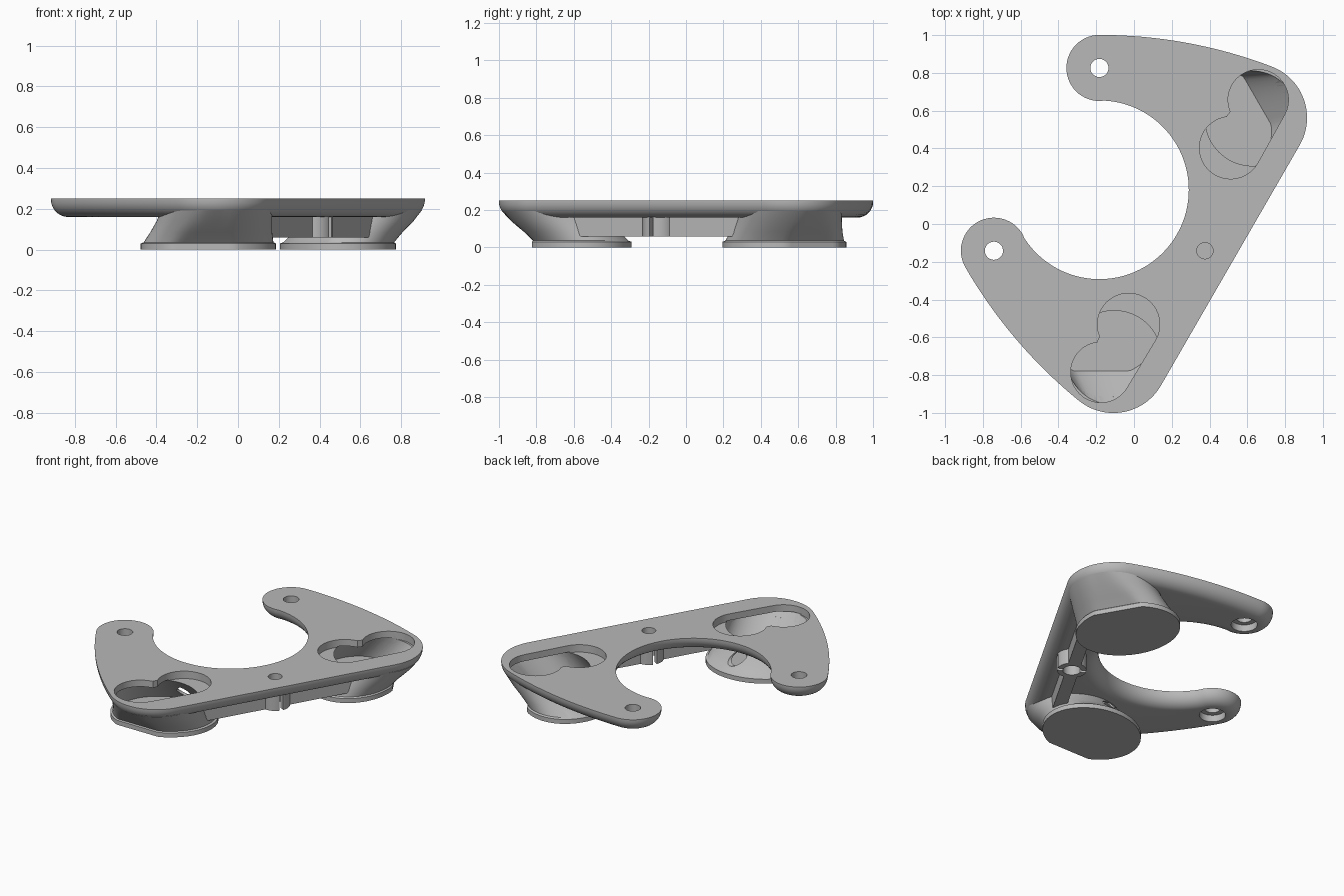
import bpy, bmesh
from math import radians, cos, sin, atan2, pi, sqrt
from mathutils import Vector

cube = bpy.data.objects.get("Cube")
if cube:
    bpy.data.objects.remove(cube, do_unlink=True)

grey = bpy.data.materials.new("satin grey")
grey.use_nodes = True
GREY = (0.48, 0.48, 0.48, 1)
grey.diffuse_color = GREY
grey.node_tree.nodes["Principled BSDF"].inputs["Base Color"].default_value = GREY

# Local frame: x runs along the long straight edge, y points into the ring opening
ORIGIN = (-0.183, 0.181, 0)
TURN = radians(60)


def arc(center, r, a0, a1, n):
    return [Vector((center[0] + r * cos(a0 + (a1 - a0) * i / n),
                    center[1] + r * sin(a0 + (a1 - a0) * i / n))) for i in range(n + 1)]


def loft(name, rings):
    """Closed solid skinned through (points, z) rings of equal length."""
    bm = bmesh.new()
    rows = [[bm.verts.new((p[0], p[1], z)) for p in pts] for pts, z in rings]
    n = len(rows[0])
    for a, b in zip(rows, rows[1:]):
        for i in range(n):
            bm.faces.new((a[i], a[(i + 1) % n], b[(i + 1) % n], b[i]))
    bm.faces.new(rows[0][::-1])
    bm.faces.new(rows[-1])
    bmesh.ops.recalc_face_normals(bm, faces=bm.faces)
    mesh = bpy.data.meshes.new(name)
    bm.to_mesh(mesh)
    bm.free()
    mesh.materials.append(grey)
    ob = bpy.data.objects.new(name, mesh)
    ob.location = ORIGIN
    ob.rotation_euler.z = TURN
    bpy.context.collection.objects.link(ob)
    return ob


def prism(name, pts, z0, z1):
    return loft(name, [(pts, z0), (pts, z1)])


def disc(name, center, r, z0, z1):
    return prism(name, arc(center, r, 0, 2 * pi, 40)[:-1], z0, z1)


def rect(name, x0, x1, y0, y1, z0, z1):
    return prism(name, [(x0, y0), (x1, y0), (x1, y1), (x0, y1)], z0, z1)


def cut(ob, cutters):
    bpy.context.view_layer.objects.active = ob
    for c in cutters:
        mod = ob.modifiers.new("cut", 'BOOLEAN')
        mod.operation = 'DIFFERENCE'
        mod.solver = 'EXACT'
        mod.object = c
        bpy.ops.object.modifier_apply(modifier=mod.name)


# Plate outline: every part is an arc, so offsetting only changes the radii
TIP_R, CORNER_R, RING_R, EDGE = 0.175, 0.29, 0.473, 0.80
tip = Vector((0.645 * cos(pi / 6), 0.645 * sin(pi / 6)))
corner = Vector((0.735, CORNER_R - EDGE))
out_dir = tip.normalized()
gap = corner - tip
k = CORNER_R - TIP_R
reach = (gap.length_squared - k * k) / (-2 * gap.dot(out_dir) - 2 * k)
arm = tip - out_dir * reach
join = atan2(corner.y - arm.y, corner.x - arm.x)


def outline(d):
    half = arc(corner, CORNER_R - d, -pi / 2, join, 24)
    half += arc(arm, reach + TIP_R - d, join, pi / 6, 16)[1:]
    half += arc(tip, TIP_R - d, pi / 6, pi * 7 / 6, 28)[1:]
    half += arc((0, 0), RING_R + d, pi / 6, -pi / 2, 40)[1:]
    return half + [Vector((-p.x, p.y)) for p in reversed(half[:-1])]


ROUND = 0.085
rings = [(outline(0), 0.25)]
for i in range(9):
    a = i / 8 * pi / 2
    rings.append((outline(ROUND * (1 - cos(a))), 0.245 - ROUND * sin(a)))
plate = loft("plate", rings)


# Pocket shell section: flattened oval at the base growing into the corner circle
def section(side, t, inset):
    center = Vector((0.635, -0.41)).lerp(Vector((0.735, -0.515)), t)
    major, minor = 0.335 + (0.272 - 0.335) * t - inset, 0.28 - 0.008 * t - inset
    limit = 0.25 + 0.022 * t - inset
    axis, across = Vector((1, 1)).normalized(), Vector((1, -1)).normalized()
    flat = Vector((cos(pi / 6), -sin(pi / 6)))
    pts = []
    for i in range(72):
        a = 2 * pi * i / 72
        p = axis * major * cos(a) + across * minor * sin(a)
        p -= flat * max(0, p.dot(flat) - limit)
        p += center
        pts.append((p.x * side, p.y))
    return pts


def keyhole(side):
    far, near = (0.833, -0.49), (0.54, -0.49)
    pts = arc(far, 0.16, -pi / 2, radians(143), 24) + arc(near, 0.165, radians(37), pi * 1.5, 24)
    return [(p.x * side, p.y) for p in pts]


parts, helpers, cavities = [plate], [], []
for side, word in ((1, "back"), (-1, "front")):
    shell = loft(word + "_pocket", [(section(side, 0, 0), 0), (section(side, 0, 0), 0.03),
                                    (section(side, 0.03, 0.012), 0.036),
                                    (section(side, 0.35, 0.012), 0.085),
                                    (section(side, 0.72, 0.006), 0.14),
                                    (section(side, 1, 0), 0.195)])
    cavity = loft("cavity_cutter", [(section(side, 0, 0.045), 0.03),
                                    (section(side, 1, 0.022), 0.206)])
    slot = prism("keyhole_cutter", keyhole(side), 0.2, 0.3)
    # Cable port through the wall facing the middle of the long edge
    port = disc("port_cutter", (0, 0), 0.042, 0, 0.3)
    port.rotation_euler = (0, pi / 2, TURN)
    c, s = cos(TURN), sin(TURN)
    x, y = (0.2 if side > 0 else -0.5), -0.335
    port.location = (ORIGIN[0] + c * x - s * y, ORIGIN[1] + s * x + c * y, 0.105)
    bpy.context.view_layer.update()
    cut(shell, [cavity, slot, port])
    cut(plate, [cavity, slot])
    parts.append(shell)
    cavities.append(cavity)
    helpers += [cavity, slot, port]

# Screw holes, with counterbores under the two arm tips
screw = (0, -0.645)
holes = [disc("hole_cutter", screw, 0.043, 0, 0.3)]
for side in (1, -1):
    at = (tip.x * side, tip.y)
    holes += [disc("hole_cutter", at, 0.048, 0, 0.3), disc("bore_cutter", at, 0.08, 0.1, 0.205)]
cut(plate, holes)

# Stiffening rib below the long edge, with curved ends
rib = loft("edge_rib", [([(-h, -0.68), (h, -0.68), (h, -0.60), (-h, -0.60)], z)
                        for h, z in ((0.66, 0.06), (0.69, 0.066), (0.715, 0.085),
                                     (0.725, 0.12), (0.75, 0.15), (0.78, 0.17))])
bore = disc("boss_bore_cutter", screw, 0.055, 0, 0.165)
cut(rib, cavities + [bore])

# Slotted screw boss
boss = disc("screw_boss", screw, 0.09, 0.06, 0.175)
slits = [rect("slit_cutter", -0.012, 0.012, -0.8, -0.5, 0, 0.16),
         rect("slit_cutter", -0.2, 0.2, -0.657, -0.633, 0, 0.16)]
cut(boss, [bore] + slits)
parts += [rib, boss]

for h in helpers + holes + slits + [bore]:
    bpy.data.objects.remove(h, do_unlink=True)

bpy.ops.object.select_all(action='DESELECT')
for ob in parts:
    ob.select_set(True)
bpy.context.view_layer.objects.active = plate
bpy.ops.object.shade_smooth_by_angle(angle=radians(30))
